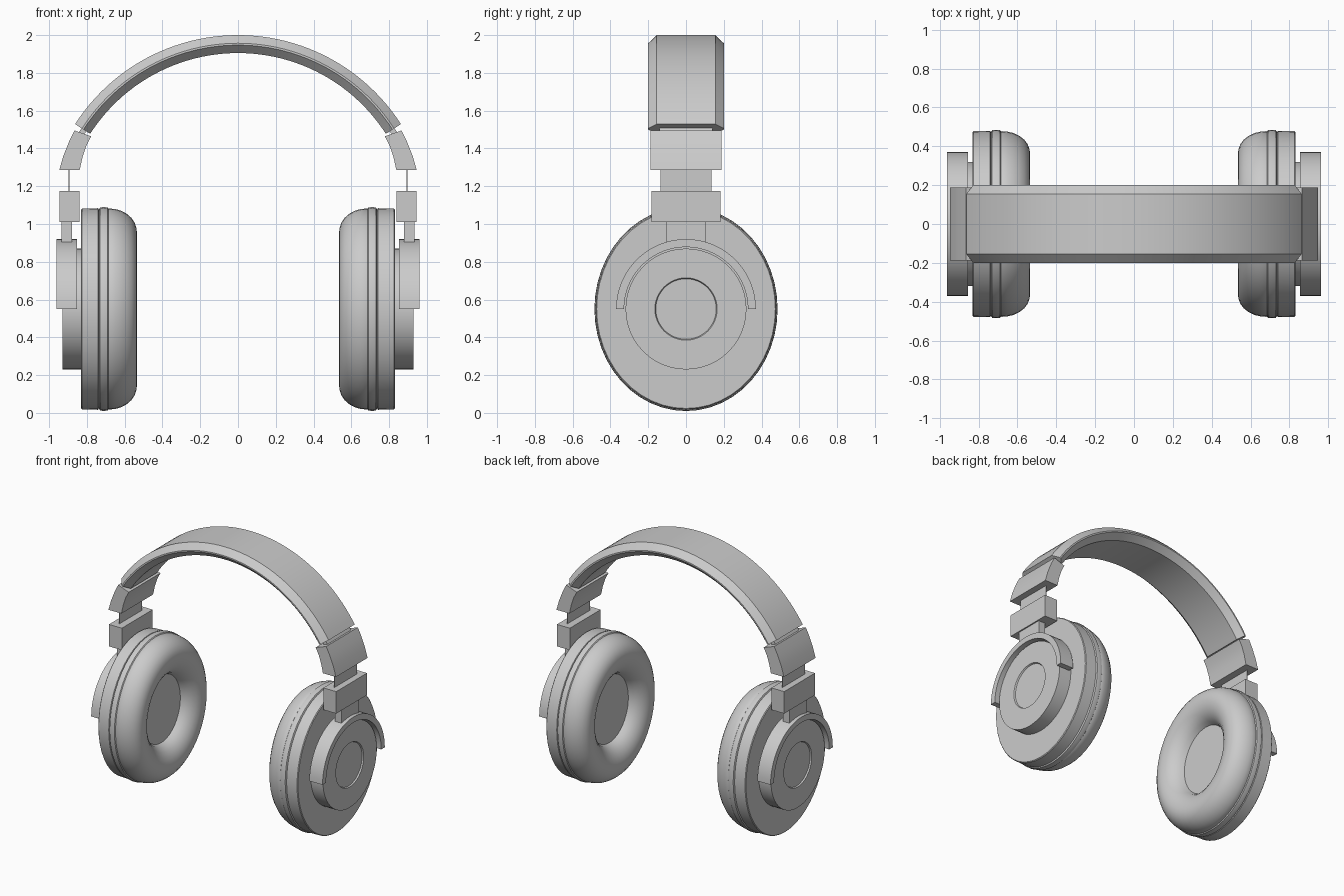
import bpy, bmesh
from math import sin, cos, pi, radians

if "Cube" in bpy.data.objects:
    bpy.data.objects.remove(bpy.data.objects["Cube"])

CUP_Z = 0.55


def loft(name, rings, mirror=True, angle=35):
    """Skin a list of equal-length point rings, cap the ends, mirror across x."""
    bm = bmesh.new()
    vr = [[bm.verts.new(p) for p in ring] for ring in rings]
    n = len(rings[0])
    for a, b in zip(vr, vr[1:]):
        for i in range(n):
            j = (i + 1) % n
            bm.faces.new((a[i], a[j], b[j], b[i]))
    bm.faces.new(vr[0][::-1])
    bm.faces.new(vr[-1])
    bmesh.ops.recalc_face_normals(bm, faces=bm.faces[:])
    me = bpy.data.meshes.new(name)
    bm.to_mesh(me)
    bm.free()
    me.shade_smooth()
    me.set_sharp_from_angle(angle=radians(angle))
    ob = bpy.data.objects.new(name, me)
    bpy.context.collection.objects.link(ob)
    if mirror:
        ob.modifiers.new("Mirror", 'MIRROR').use_mirror_merge = False
    return ob


def box(name, x0, x1, hy, z0, z1):
    return loft(name, [[(x0, -hy, z), (x1, -hy, z), (x1, hy, z), (x0, hy, z)]
                       for z in (z0, z1)])


def lathe(name, profile, ry, rz, n=48, angle=35):
    """Turn (x, radius) points around the cup axis with elliptical scaling."""
    return loft(name, [[(x, r * ry * cos(2 * pi * i / n),
                         CUP_Z + r * rz * sin(2 * pi * i / n)) for i in range(n)]
                       for x, r in profile], angle=angle)


def arc_sweep(name, section, a0, a1, steps, cz, mirror=True):
    """Sweep a (radius, y) section along an arc in the xz plane; angle from +z."""
    rings = []
    for k in range(steps + 1):
        a = radians(a0 + (a1 - a0) * k / steps)
        rings.append([(r * sin(a), y, cz + r * cos(a)) for r, y in section])
    return loft(name, rings, mirror)


# Headband with chamfered edges
band = [(1.025, -0.155), (1.025, 0.155), (0.982, 0.2), (0.972, 0.2),
        (0.93, 0.155), (0.93, -0.155), (0.972, -0.2), (0.982, -0.2)]
arc_sweep("headband", band, -57.3, 57.3, 48, 0.975, mirror=False)

# Curved brackets under the band ends, plus the necks joining them
outer = [(0.865, 1.495), (0.895, 1.435), (0.925, 1.36), (0.946, 1.287)]
inner = [(0.777, 1.464), (0.803, 1.415), (0.823, 1.355), (0.838, 1.287)]
loft("band_bracket", [[(o[0], -0.188, o[1]), (o[0], 0.188, o[1]),
                       (i[0], 0.188, i[1]), (i[0], -0.188, i[1])]
                      for o, i in zip(outer, inner)])
neck = [(0.985, -0.14), (0.985, 0.14), (0.955, 0.14), (0.955, -0.14)]
arc_sweep("bracket_neck", neck, 56, 61, 2, 0.975)

# Slider plate, hinge block and lower stem
box("slider_plate", 0.892, 0.897, 0.135, 1.17, 1.30)
box("hinge_block", 0.838, 0.945, 0.183, 1.01, 1.175)
box("lower_stem", 0.88, 0.935, 0.105, 0.89, 1.015)

# Half-ring yoke around the outer cap
rings = []
for k in range(33):
    a = pi * k / 32
    rings.append([(x, r * cos(a), CUP_Z + r * sin(a))
                  for x, r in ((0.853, 0.328), (0.962, 0.328), (0.962, 0.37), (0.853, 0.37))])
loft("yoke", rings)

# Ear cup: outer cap, shell, ridge, cushion and inner disc
lathe("outer_cap", [(0.82, 0.32), (0.93, 0.32), (0.93, 0.165), (0.92, 0.16)], 1, 1)
lathe("cup_shell", [(0.83, 0.975), (0.825, 0.985), (0.74, 0.988), (0.735, 0.97), (0.70, 0.97)],
      0.485, 0.54)
lathe("cup_ridge", [(0.736, 0.975), (0.73, 0.995), (0.71, 1.0), (0.69, 0.995), (0.682, 0.975)],
      0.485, 0.54)
lathe("ear_cushion", [(0.70, 0.97), (0.682, 0.985), (0.65, 0.98), (0.62, 0.965), (0.59, 0.935),
                      (0.565, 0.895), (0.547, 0.845), (0.537, 0.79), (0.535, 0.735),
                      (0.54, 0.67), (0.553, 0.605), (0.575, 0.545), (0.605, 0.495),
                      (0.64, 0.465)], 0.485, 0.54, angle=40)
lathe("inner_disc", [(0.65, 0.47), (0.638, 0.47)], 0.485, 0.54)
